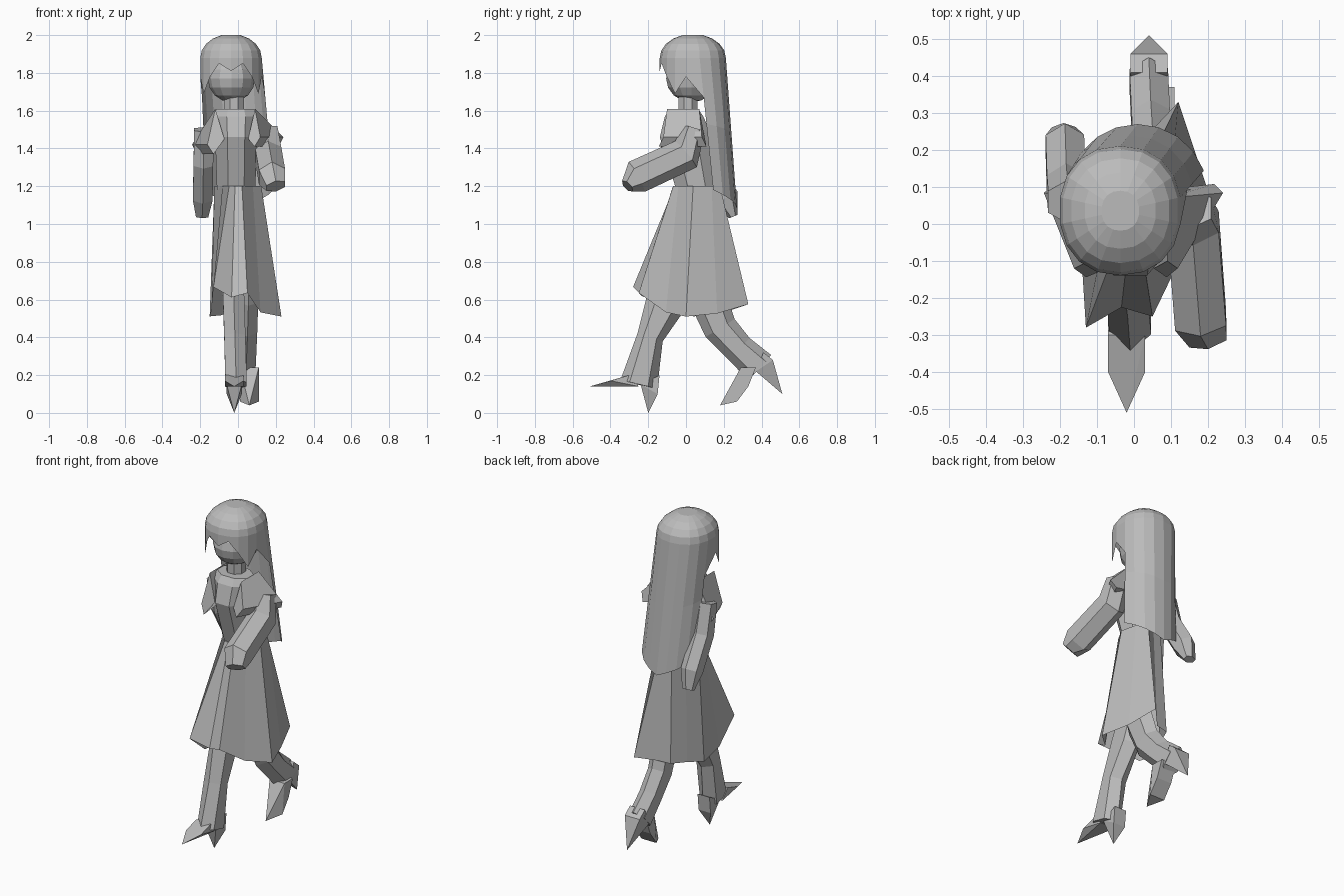
import bpy, bmesh
from math import sin, cos, tau, pi, atan2, copysign
from mathutils import Vector, Matrix

default_cube = bpy.data.objects.get("Cube")
if default_cube:
    bpy.data.objects.remove(default_cube)

grey = bpy.data.materials.new("plain_grey")
grey.use_nodes = True
grey.diffuse_color = (.5, .5, .5, 1)
shader = grey.node_tree.nodes["Principled BSDF"]
shader.inputs["Base Color"].default_value = grey.diffuse_color


def finish(name, bm):
    """Turn a bmesh into a flat shaded grey object."""
    bmesh.ops.recalc_face_normals(bm, faces=bm.faces)
    mesh = bpy.data.meshes.new(name)
    bm.to_mesh(mesh)
    bm.free()
    mesh.materials.append(grey)
    part = bpy.data.objects.new(name, mesh)
    bpy.context.collection.objects.link(part)


def loft(name, rings, cap_end=True):
    """Skin a list of closed rings that have equal point counts."""
    bm = bmesh.new()
    rows = [[bm.verts.new(point) for point in ring] for ring in rings]
    for lower, upper in zip(rows, rows[1:]):
        for i in range(len(lower)):
            bm.faces.new((lower[i - 1], lower[i], upper[i], upper[i - 1]))
    bm.faces.new(rows[0])
    if cap_end:
        bm.faces.new(rows[-1])
    finish(name, bm)


def oval(x, y, z, half_width, half_depth, sides=8):
    """Level ring with a flat side towards the front."""
    angles = [tau * (k + .5) / sides for k in range(sides)]
    return [(x + half_width * cos(a), y + half_depth * sin(a), z) for a in angles]


def limb(name, top_x, end_x, half_width, profile, sides=6):
    """Bent tube through (y, z, half depth) stations, leaning from top_x to end_x."""
    last = len(profile) - 1
    centres = [Vector((top_x + (end_x - top_x) * i / last, y, z))
               for i, (y, z, depth) in enumerate(profile)]
    rings = []
    for i, centre in enumerate(centres):
        along = (centres[min(i + 1, last)] - centres[max(i - 1, 0)]).normalized()
        across = Vector((0, -along.z, along.y)).normalized()
        outward = across.cross(along)
        half_depth = profile[i][-1]
        width = min(half_width, half_depth * 1.5)
        angles = [tau * (k + .5) / sides for k in range(sides)]
        rings.append([centre + outward * width * cos(a) + across * half_depth * sin(a)
                      for a in angles])
    loft(name, rings)


def spike(name, x, half_width, tip, base):
    """Faceted point running from a (y, z) base outline to a single tip."""
    bm = bmesh.new()
    bm.verts.new((x, *tip))
    for side in (-1, 1):
        for y, z in base:
            bm.verts.new((x + side * half_width, y, z))
    bmesh.ops.convex_hull(bm, input=bm.verts)
    finish(name, bm)


def sleeve(name, inner_x, outer_x, twist, cuff_top):
    """Flared box whose thin cuff slants outward towards the back."""
    shoulder, cuff = [], []
    for y, upper in ((-.1, True), (.07, True), (.09, False), (-.12, False)):
        shoulder.append((inner_x if upper else inner_x * .6, y, 1.61 if upper else 1.45))
        cuff_y = y * 1.2
        cuff_x = outer_x + twist * cuff_y
        cuff.append((cuff_x if upper else cuff_x * .85, cuff_y,
                     cuff_top if upper else cuff_top - .05))
    loft(name, [shoulder, cuff])


# Head and neck
bm = bmesh.new()
head_shape = Matrix.Translation((-.035, .03, 1.77)) @ Matrix.Diagonal((.125, .135, .125, 1))
bmesh.ops.create_uvsphere(bm, u_segments=12, v_segments=8, radius=1, matrix=head_shape)
finish("head", bm)
loft("neck", [oval(-.02, .01, z, .055, .055) for z in (1.57, 1.7)])

# Hair: a rounded cap, a jagged fringe and a long back
COLUMNS = 18
BACK = COLUMNS // 2
HAIRLINE = 1.88
half_fringe = [1.78, 1.69, 1.78, 1.85]
fringe = half_fringe + [1.81] + half_fringe[::-1]


def cap_point(column, scale, z):
    angle = tau * (column + .5) / COLUMNS
    squarish = lambda t: copysign(abs(t) ** .9, t)
    return Vector((.165 * scale * squarish(cos(angle)) - .037,
                   .175 * scale * squarish(sin(angle)) + .036, z))


def hair_column(column, long):
    """Points down one strand, from the hairline to its loose end."""
    top = cap_point(column, 1, HAIRLINE)
    if column >= BACK:
        return [top, cap_point(column, 1, fringe[column - BACK])]
    share = column / (BACK - 1)
    angle = pi * (.11 + .78 * share)
    end = Vector((.01 + .19 * cos(angle), .08 + .19 * sin(angle), 1.08 + .2 * abs(share - .5)))
    return [top, top.lerp(end, .5), end] if long else [top, top.lerp(end, .3)]


dome = []
for step in range(1, 6):
    tilt = pi / 2 * step / 5
    dome.append([cap_point(column, sin(tilt), HAIRLINE + .126 * cos(tilt))
                 for column in range(COLUMNS)])
loft("hair_cap", dome, cap_end=False)

bm = bmesh.new()
for column in range(COLUMNS):
    long = column < BACK - 1
    left, right = [[bm.verts.new(point) for point in hair_column(c % COLUMNS, long)]
                   for c in (column, column + 1)]
    for row in range(len(left) - 1):
        bm.faces.new((left[row], right[row], right[row + 1], left[row + 1]))
bmesh.ops.remove_doubles(bm, verts=bm.verts, dist=.001)
finish("hair_lengths", bm)

# Bodice
loft("bodice", [oval(-.01, y, z, half_width, half_depth) for y, z, half_width, half_depth in (
    (.06, 1.18, .11, .12), (0, 1.46, .12, .15), (-.01, 1.57, .13, .11), (-.01, 1.61, .11, .08))])

# Skirt: swinging hem, lowest at the sides, flat panels at the sides and pleats elsewhere
corners = [Vector(c) for c in (
    (-.13, -.28), (.05, -.25), (.23, 0), (.12, .33), (-.05, .22), (-.15, .04))]
waist, hem = [], []
for i, corner in enumerate(corners):
    run = corner - corners[i - 1]
    flat_panel = abs(run.y) > 2 * abs(run.x)
    pleat = (corners[i - 1] + corner) / 2 * (1 if flat_panel else .85)
    for spot in (pleat, corner):
        angle = atan2(spot.y - .04, spot.x)
        waist.append((.125 * cos(angle), .06 + .13 * sin(angle), 1.2))
        lift = 2 if spot.y < 0 else .6
        hem.append((spot.x, spot.y, .51 + lift * spot.y ** 2))
loft("skirt", [waist, hem], cap_end=False)

# Flared cap sleeves
sleeve("left_sleeve", inner_x=.09, outer_x=.19, twist=.6, cuff_top=1.46)
sleeve("right_sleeve", inner_x=-.12, outer_x=-.21, twist=-.4, cuff_top=1.42)

# Arms: left bent forward, right swung back
limb("left_arm", .14, .2, .08,
     [(.04, 1.5, .06), (0, 1.37, .09), (-.26, 1.25, .09), (-.31, 1.2, .04)])
limb("right_arm", -.18, -.19, .06,
     [(.06, 1.5, .06), (.1, 1.32, .07), (.21, 1.14, .07), (.25, 1.04, .025)])

# Legs in stride with flared cuffs
limb("right_leg", -.03, -.01, .065,
     [(0, .85, .09), (-.1, .6, .11), (-.19, .4, .07), (-.25, .15, .1)])
limb("left_leg", .06, .04, .06,
     [(.06, .8, .08), (.12, .6, .1), (.18, .45, .09), (.28, .34, .08), (.39, .24, .09)])

# Pointed shoes and spiky heels
spike("right_shoe", -.02, .05, tip=(-.51, .14), base=[(-.4, .17), (-.3, .2), (-.25, .14)])
spike("right_heel", -.02, .04, tip=(-.2, 0), base=[(-.24, .15), (-.14, .2), (-.15, .1)])
spike("left_shoe", .06, .05, tip=(.18, .04),
      base=[(.27, .06), (.33, .14), (.37, .24), (.29, .24)])
spike("left_heel", .04, .05, tip=(.51, .1), base=[(.46, .28), (.41, .32), (.37, .22)])
